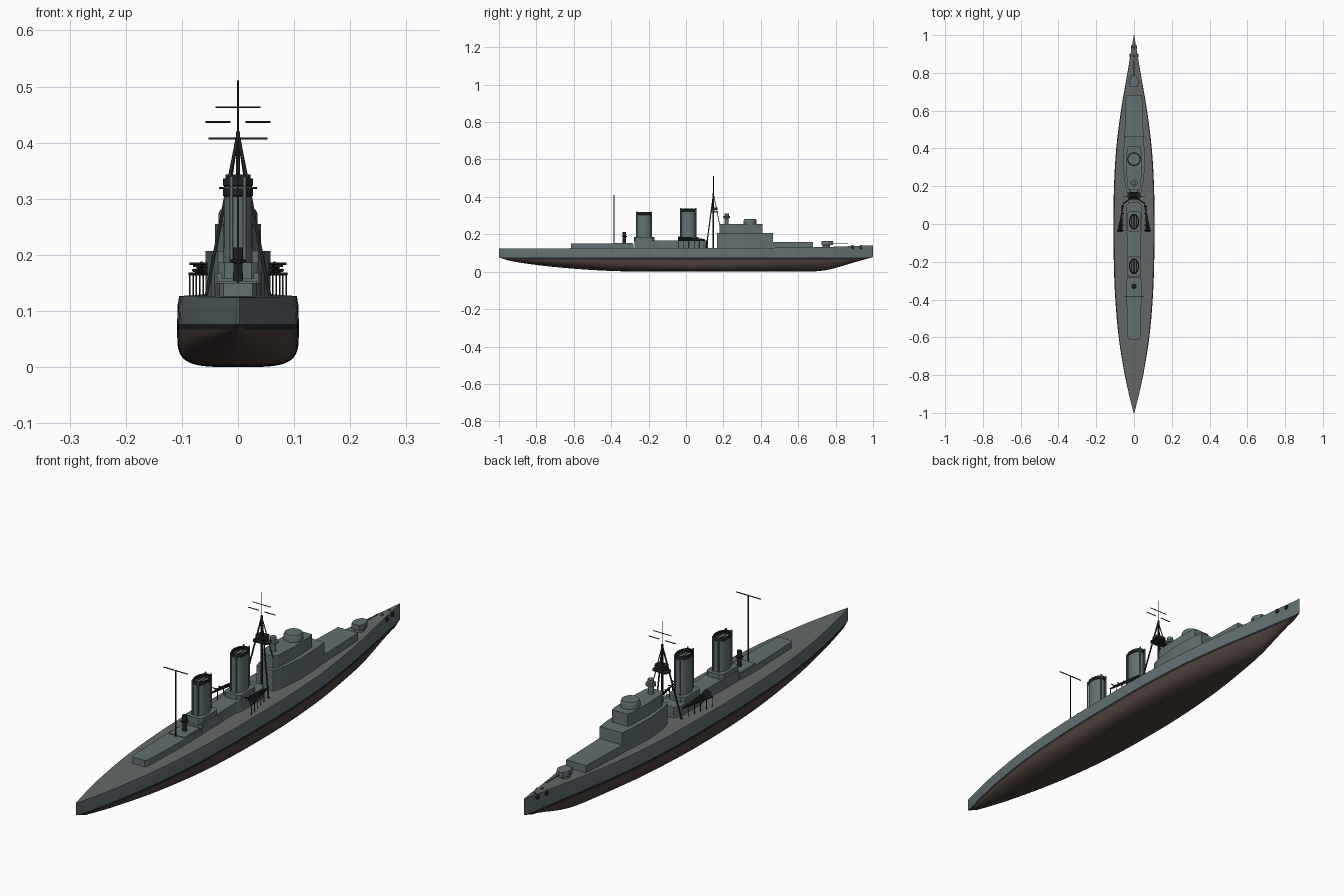
import bpy, bmesh, math
from mathutils import Vector

if "Cube" in bpy.data.objects:
    bpy.data.objects.remove(bpy.data.objects["Cube"])


def mat(name, r, g, b):
    m = bpy.data.materials.new(name)
    m.diffuse_color = (r, g, b, 1)
    m.use_nodes = True
    m.node_tree.nodes["Principled BSDF"].inputs["Base Color"].default_value = m.diffuse_color
    return m


GREY = mat("naval_grey", .12, .16, .17)
DECK = mat("deck_grey", .13, .14, .14)
BLACK = mat("black", .015, .018, .02)
RED = mat("bottom_paint", .075, .05, .043)


def finish(name, bm, mats, smooth=None):
    bmesh.ops.remove_doubles(bm, verts=bm.verts, dist=1e-5)
    bmesh.ops.recalc_face_normals(bm, faces=bm.faces)
    me = bpy.data.meshes.new(name)
    bm.to_mesh(me)
    bm.free()
    ob = bpy.data.objects.new(name, me)
    bpy.context.collection.objects.link(ob)
    for m in mats:
        me.materials.append(m)
    if smooth:
        bpy.ops.object.select_all(action='DESELECT')
        ob.select_set(True)
        bpy.context.view_layer.objects.active = ob
        bpy.ops.object.shade_smooth_by_angle(angle=math.radians(smooth))
    return ob


def curve(pts, t):
    """Smooth interpolation through (t, value) points."""
    n = len(pts)

    def slope(i):
        a, b = pts[max(i - 1, 0)], pts[min(i + 1, n - 1)]
        return (b[1] - a[1]) / (b[0] - a[0])
    for i in range(n - 1):
        (a, u), (b, v) = pts[i], pts[i + 1]
        if t <= b or i == n - 2:
            h = b - a
            s = (t - a) / h
            return ((2*s**3 - 3*s*s + 1) * u + (s**3 - 2*s*s + s) * h * slope(i)
                    + (3*s*s - 2*s**3) * v + (s**3 - s*s) * h * slope(i + 1))


def prism(name, half, z0, z1, m=GREY):
    """Deckhouse from a mirrored half outline (x, y), stern to bow."""
    bm = bmesh.new()
    pts = half + [(-x, y) for x, y in reversed(half)]
    lo = [bm.verts.new((x, y, z0)) for x, y in pts]
    hi = [bm.verts.new((x, y, z1)) for x, y in pts]
    bm.faces.new(lo)
    bm.faces.new(hi)
    for i in range(len(pts)):
        j = (i + 1) % len(pts)
        bm.faces.new((lo[i], lo[j], hi[j], hi[i]))
    return finish(name, bm, [m])


def lathe(name, prof, x, y, sx=1, sy=1, n=24, m=GREY):
    """Turned, optionally oval, part from (radius, z) points, ends capped."""
    bm = bmesh.new()
    rings = [[bm.verts.new((x + r * sx * math.cos(2*math.pi*k/n),
                            y + r * sy * math.sin(2*math.pi*k/n), z)) for k in range(n)]
             for r, z in prof]
    for a, b in zip(rings, rings[1:]):
        for k in range(n):
            j = (k + 1) % n
            bm.faces.new((a[k], a[j], b[j], b[k]))
    bm.faces.new(rings[0])
    bm.faces.new(rings[-1])
    return finish(name, bm, [m], 35)


def tube(name, p, q, r, m=BLACK, n=8):
    p, q = Vector(p), Vector(q)
    bm = bmesh.new()
    bmesh.ops.create_cone(bm, cap_ends=True, segments=n, radius1=r, radius2=r,
                          depth=(q - p).length)
    rot = (q - p).to_track_quat('Z', 'Y').to_matrix().to_4x4()
    bm.transform(rot)
    bmesh.ops.translate(bm, verts=bm.verts, vec=(p + q) / 2)
    return finish(name, bm, [m], 50)


# Hull lofted from beam, keel and sheer curves
BEAM = [(-1, .002), (-.9, .027), (-.8, .049), (-.6, .081), (-.4, .099), (-.2, .107), (0, .1085),
        (.2, .106), (.4, .094), (.6, .069), (.8, .035), (.9, .018), (1, .001)]
KEEL = [(-1, .077), (-.95, .06), (-.8, .036), (-.6, .016), (-.4, .004), (-.2, 0), (.6, 0),
        (.72, .004), (.8, .02), (.9, .05), (1, .078)]
SHEER = [(-1, .124), (-.4, .126), (.3, .127), (.7, .131), (1, .141)]
FULL = [(-1, 1.5), (-.5, 2.5), (0, 4), (.3, 3.4), (.7, 2), (1, 1.4)]
bm = bmesh.new()
N, UNDER = 48, 12
rows = []
for i in range(N + 1):
    y = -1 + 2 * i / N
    w, k, d = curve(BEAM, y), max(0, curve(KEEL, y)), curve(SHEER, y)
    e = 2 / curve(FULL, y)
    w0, w1 = max(.066, k), max(.077, k)
    half = [(w * math.sin(a) ** e, w0 - (w0 - k) * max(0, math.cos(a)) ** e)
            for a in (math.pi / 2 * j / UNDER for j in range(UNDER + 1))]
    half += [(w, w1), (w * .99, (w1 + d) / 2 + .01), (w * .965, d), (0, d)]
    rows.append([[bm.verts.new((s * x, y, z)) for x, z in half] for s in (1, -1)])
for a, b in zip(rows, rows[1:]):
    for s in (0, 1):
        for j in range(len(a[s]) - 1):
            f = bm.faces.new((a[s][j], b[s][j], b[s][j+1], a[s][j+1]))
            f.material_index = 0 if j < UNDER else 1 if j == UNDER else 2 if j < UNDER + 3 else 3
for r in (rows[0], rows[-1]):
    f = bm.faces.new(r[0][:-1] + r[1][-2::-1])
    f.material_index = 2
finish("hull", bm, [RED, BLACK, GREY, DECK], 40)

# Deckhouses and bridge tiers
prism("forward_deckhouse", [(.048, .42), (.05, .47), (.043, .68)], .12, .16)
prism("bridge_base", [(.036, .165), (.047, .2), (.058, .3), (.055, .4), (.048, .465)], .12, .207)
prism("bridge_upper", [(.026, .18), (.036, .2), (.041, .29), (.038, .39), (.034, .41)], .207, .255)
lathe("conning_tower", [(.035, .255), (.035, .273), (.031, .281)], 0, .343, n=28)
prism("midship_deckhouse", [(.037, -.275), (.037, -.17), (.034, -.15), (.034, -.06),
                            (.042, -.04), (.042, .09), (.028, .117)], .12, .168)
prism("aft_deckhouse", [(.026, -.615), (.033, -.6), (.04, -.38), (.038, -.28)], .12, .15)
prism("aft_deckhouse_step", [(.034, -.38), (.034, -.285)], .15, .153)

# Two oval funnels with dark caps, steam pipes and flared bases
for tag, y, z0, z1 in (("fore", .012, .168, .336), ("aft", -.224, .168, .318)):
    prism(tag + "_funnel_base", [(.024, y - .055), (.036, y - .045), (.036, y + .042),
                                 (.024, y + .055)], z0 - .01, z0 + .018)
    lathe(tag + "_funnel", [(.041, z0), (.039, z0 + .025), (.038, z1 - .012)], 0, y, .66, 1, 32)
    lathe(tag + "_funnel_cap", [(.038, z1 - .014), (.041, z1 - .012), (.041, z1), (.035, z1),
                                (.033, z1 - .02)], 0, y, .66, 1, 32, BLACK)
    for x, dy in ((.012, .04), (-.012, .04), (.012, -.04), (-.012, -.04)):
        tube(tag + "_steam_pipe", (x, y + dy, z0), (x, y + dy, z1 + .004), .003, GREY)
    for x in (-.013, 0, .013):
        tube(tag + "_cap_bar", (x, y - .034, z1), (x, y + .034, z1), .0015)

# Director behind the bridge and aft searchlight tower
lathe("director", [(.011, .25), (.011, .285), (.019, .287), (.019, .296), (.012, .298),
                   (.012, .311)], 0, .217, n=16)
lathe("searchlight_tower", [(.009, .15), (.008, .185), (.014, .187), (.014, .191), (.009, .192),
                            (.009, .213)], 0, -.33, n=16, m=BLACK)

# Tripod foremast with fighting top and yards
MY = .147
tube("foremast", (0, MY, .12), (0, MY, .42), .004)
tube("foremast_topmast", (0, MY, .41), (0, MY, .511), .0015)
for s in (1, -1):
    tube("tripod_leg", (0, MY, .415), (s * .058, .107, .12), .003)
    tube("forward_stay", (0, MY, .415), (s * .025, .18, .25), .0018)
    tube("split_yard", (s * .013, MY, .437), (s * .058, MY, .437), .0018)
tube("upper_yard", (-.04, MY, .463), (.04, MY, .463), .0015)
prism("lookout_platform", [(.026, .13), (.034, .14), (.034, .16), (.026, .17)], .317, .321, BLACK)
prism("fighting_top", [(.018, .134), (.022, .14), (.022, .16), (.018, .168)], .33, .343, BLACK)
for s in (1, -1):
    tube("platform_post", (s * .016, .15, .32), (s * .016, .15, .335), .002)

# Mainmast with single yard
tube("mainmast", (0, -.385, .14), (0, -.385, .408), .002)
tube("main_yard", (-.053, -.385, .4075), (.053, -.385, .4075), .002)

# Angled boat rack on each side with hanging supports
for s in (1, -1):
    for i in range(4):
        tube("boat_rack_beam", (s * (.056 + .002 * i), .1, .166 + .002 * i),
             (s * (.086 - .007 * i), -.042, .166 + .0065 * i), .003)
        tube("boat_rack_cross", (s * .054, -.035 + .03 * i, .184 - .004 * i),
             (s * (.086 - .006 * i), -.035 + .03 * i, .184 - .004 * i), .002)
    for i in range(5):
        t = i / 5
        p = Vector((s * (.086 - .03 * t), -.04 + .14 * t, .166))
        tube("boat_rack_support", p, p - Vector((0, 0, .042)), .0013)

# Foredeck gun with shield and barrel
lathe("gun_base", [(.02, .128), (.02, .141), (.017, .143)], 0, .75, n=20)
prism("gun_house", [(.016, .725), (.024, .745), (.024, .76), (.012, .785)], .143, .164)
tube("gun_barrel", (0, .77, .152), (0, .865, .152), .0025, GREY)
for s in (1, -1):
    tube("gun_side_arm", (s * .027, .75, .152), (s * .015, .75, .152), .005, GREY)

# Hawse fittings and bow capstans
for y in (.89, .935):
    w = curve(BEAM, y) + .004
    tube("hawse_fitting", (-w, y, .127), (w, y, .127), .009, BLACK, 14)
    lathe("capstan", [(.004, .13), (.005, .141), (.003, .144)], 0, y, n=12)
